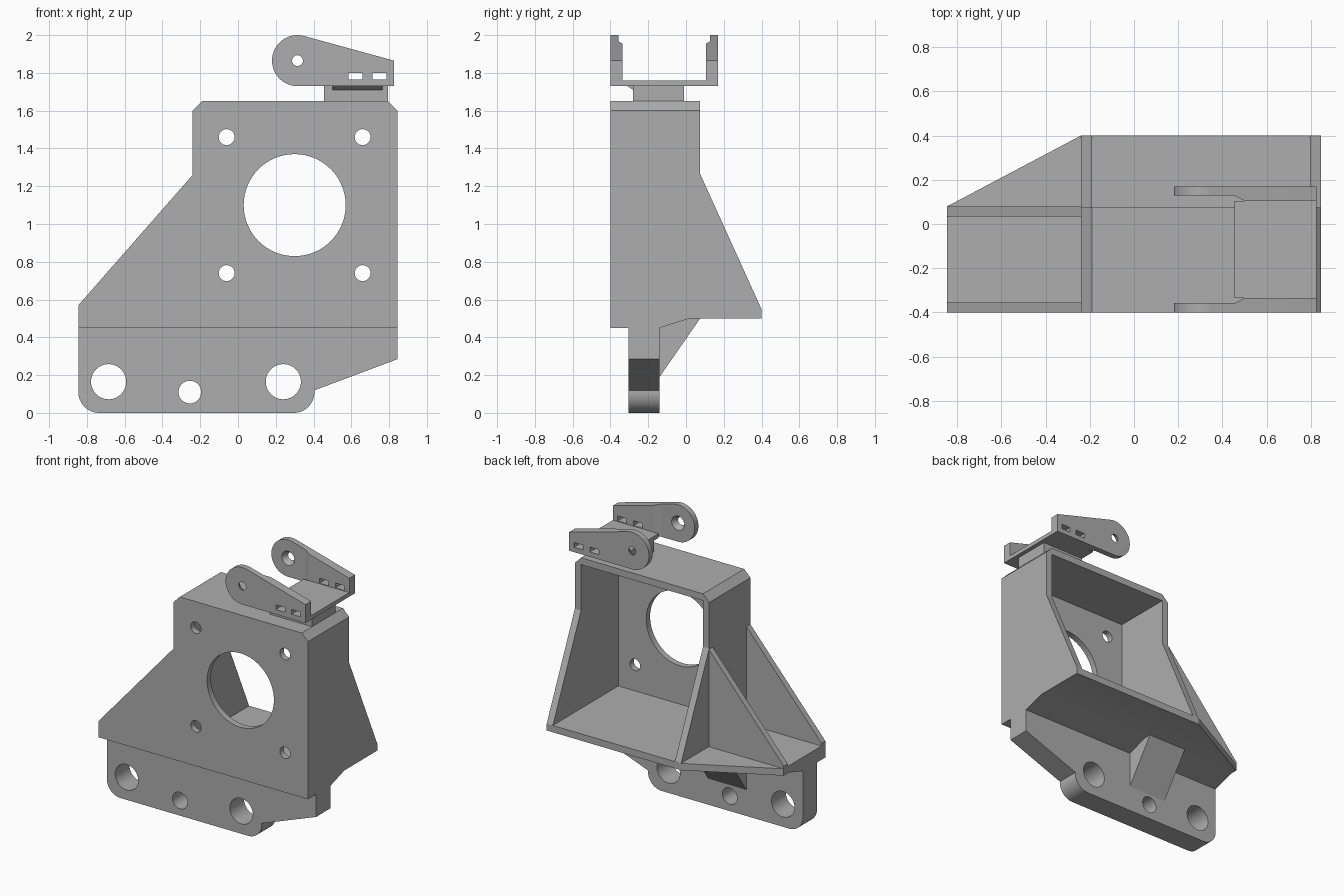
import bpy, bmesh
from math import pi, sin, cos, radians
from mathutils import Matrix, Vector

if "Cube" in bpy.data.objects:
    bpy.data.objects.remove(bpy.data.objects["Cube"], do_unlink=True)

grey = bpy.data.materials.new("machined grey")
grey.use_nodes = True
COLOR = (0.42, 0.42, 0.42, 1)
grey.diffuse_color = COLOR
grey.node_tree.nodes["Principled BSDF"].inputs["Base Color"].default_value = COLOR


def finish(name, bm):
    bmesh.ops.recalc_face_normals(bm, faces=bm.faces)
    mesh = bpy.data.meshes.new(name)
    bm.to_mesh(mesh)
    bm.free()
    mesh.materials.append(grey)
    obj = bpy.data.objects.new(name, mesh)
    bpy.context.collection.objects.link(obj)
    return obj


def prism(name, points, axis, lo, hi):
    """Extrude a 2D outline along x (y,z), y (x,z) or z (x,y)."""
    place = {"x": lambda p: (lo, p[0], p[1]),
             "y": lambda p: (p[0], lo, p[1]),
             "z": lambda p: (p[0], p[1], lo)}[axis]
    bm = bmesh.new()
    face = bm.faces.new([bm.verts.new(place(p)) for p in points])
    new = bmesh.ops.extrude_face_region(bm, geom=[face])["geom"]
    shift = Vector([hi - lo if a == axis else 0 for a in "xyz"])
    bmesh.ops.translate(bm, vec=shift, verts=[v for v in new if isinstance(v, bmesh.types.BMVert)])
    return finish(name, bm)


def box(name, x0, x1, y0, y1, z0, z1):
    return prism(name, [(x0, y0), (x1, y0), (x1, y1), (x0, y1)], "z", z0, z1)


def drill(x, z, y0, y1, r0, r1=None):
    """Round cutter along y, radius r0 at y0 and r1 at y1."""
    bm = bmesh.new()
    bmesh.ops.create_cone(bm, cap_ends=True, segments=64, radius1=r0 if r1 is None else r1,
                          radius2=r0, depth=y1 - y0,
                          matrix=Matrix.Translation((x, (y0 + y1) / 2, z)) @ Matrix.Rotation(pi / 2, 4, "X"))
    return finish("drill", bm)


def combine(obj, tool, operation="DIFFERENCE"):
    mod = obj.modifiers.new("cut", "BOOLEAN")
    mod.object, mod.operation, mod.solver = tool, operation, "EXACT"
    bpy.context.view_layer.update()
    baked = bpy.data.meshes.new_from_object(obj.evaluated_get(bpy.context.evaluated_depsgraph_get()))
    obj.modifiers.clear()
    obj.data = baked
    bpy.data.objects.remove(tool, do_unlink=True)


def arc(cx, cz, r, start, end, n=16):
    angles = [radians(start + (end - start) * i / n) for i in range(n + 1)]
    return [(cx + r * cos(a), cz + r * sin(a)) for a in angles]


L, R, F, B = -0.845, 0.845, -0.4, 0.4     # overall limits
WALL, BOX_L, FLOOR = 0.05, -0.24, 0.55
parts = []

# Housing: chamfered open-backed shell with a sloping rear opening
housing = prism("housing", [(BOX_L, FLOOR), (R, FLOOR), (R, 1.6), (R - WALL, 1.65),
                            (BOX_L + WALL, 1.65), (BOX_L, 1.6)], "y", F, B)
combine(housing, prism("side_shape", [(-1, 0.5), (0.422, 0.5), (0.075, 1.265), (0.075, 2), (-1, 2)],
                       "x", -1, 1), "INTERSECT")
combine(housing, box("cavity", BOX_L + WALL, R - WALL, F + 0.045, 1, 0.3, 1.6))
combine(housing, drill(0.3, 1.1, -0.6, -0.2, 0.27))
for x in (-0.06, 0.66):
    for z in (0.74, 1.46):
        combine(housing, drill(x, z, -0.6, -0.2, 0.042))
parts.append(housing)

# Floor: tapered on the wing side, stepped underneath
floor = prism("floor", [(L, F), (R, F), (R, B), (BOX_L, B), (L, 0.08)], "z", 0.4, FLOOR)
combine(floor, prism("floor_shape", [(-1, 0.45), (-0.14, 0.45), (0.02, 0.5), (1, 0.5), (1, 0.7), (-1, 0.7)],
                     "x", -1, 1), "INTERSECT")
parts.append(floor)

# Two sloping wing webs
for name, y in (("front_wing", F), ("rear_wing", 0.035)):
    parts.append(prism(name, [(L, FLOOR), (BOX_L, FLOOR), (BOX_L, 1.26), (L, 0.57)], "y", y, y + 0.045))

# Lower mounting plate with three bolt holes
outline = arc(L + 0.11, 0.11, 0.11, 180, 270) + arc(0.295, 0.11, 0.11, 270, 365)
plate = prism("mounting_plate", outline + [(R, 0.285), (R, 0.45), (L, 0.45)], "y", -0.305, -0.14)
for x, z, r in ((-0.685, 0.165, 0.093), (-0.255, 0.11, 0.06), (0.24, 0.165, 0.093)):
    combine(plate, drill(x, z, -0.6, 0, r))
parts.append(plate)

# Bracing rib behind the mounting plate
parts.append(prism("rear_rib", [(-0.14, 0.19), (0.075, 0.5), (0.02, 0.5), (-0.14, 0.45)], "x", -0.39, -0.08))

# Stem carrying the fork, with its small lead-in wedge
parts.append(box("fork_stem", 0.455, 0.795, -0.28, -0.01, 1.65, 1.73))
parts.append(prism("stem_wedge", [(-0.28, 1.71), (-0.31, 1.73), (-0.28, 1.73)], "x", 0.5, 0.765))

# Fork: base plate and two ears, thicker beyond the rounded end
CY = -0.115                               # middle of the fork
parts.append(box("fork_base", 0.455, 0.825, CY - 0.22, CY + 0.22, 1.73, 1.76))
ear_shape = arc(0.315, 1.865, 0.135, 75, 270, 40) + [(0.825, 1.73), (0.825, 1.865)]
for name, s in (("front_ear", -1), ("rear_ear", 1)):
    outer, thin, thick = (CY + s * d for d in (0.285, 0.243, 0.22))
    ear = prism(name, ear_shape, "y", min(outer, thick), max(outer, thick))
    combine(ear, prism("relief", [(0, thin), (0.455, thin), (0.5, thick), (0.5, CY), (0, CY)], "z", 1.5, 2.2))
    # countersunk pivot hole, wide on the inside
    radii = (0.028, 0.052) if s < 0 else (0.052, 0.028)
    combine(ear, drill(0.315, 1.865, min(outer, thin) - 0.001, max(outer, thin) + 0.001, *radii))
    for x in (0.585, 0.713):
        combine(ear, box("slot", x, x + 0.073, -0.6, 0.5, 1.765, 1.8))
    parts.append(ear)

# Smooth the round surfaces, keep edges crisp
bpy.ops.object.select_all(action="DESELECT")
for obj in parts:
    obj.select_set(True)
bpy.context.view_layer.objects.active = housing
bpy.ops.object.shade_smooth_by_angle(angle=radians(20))
